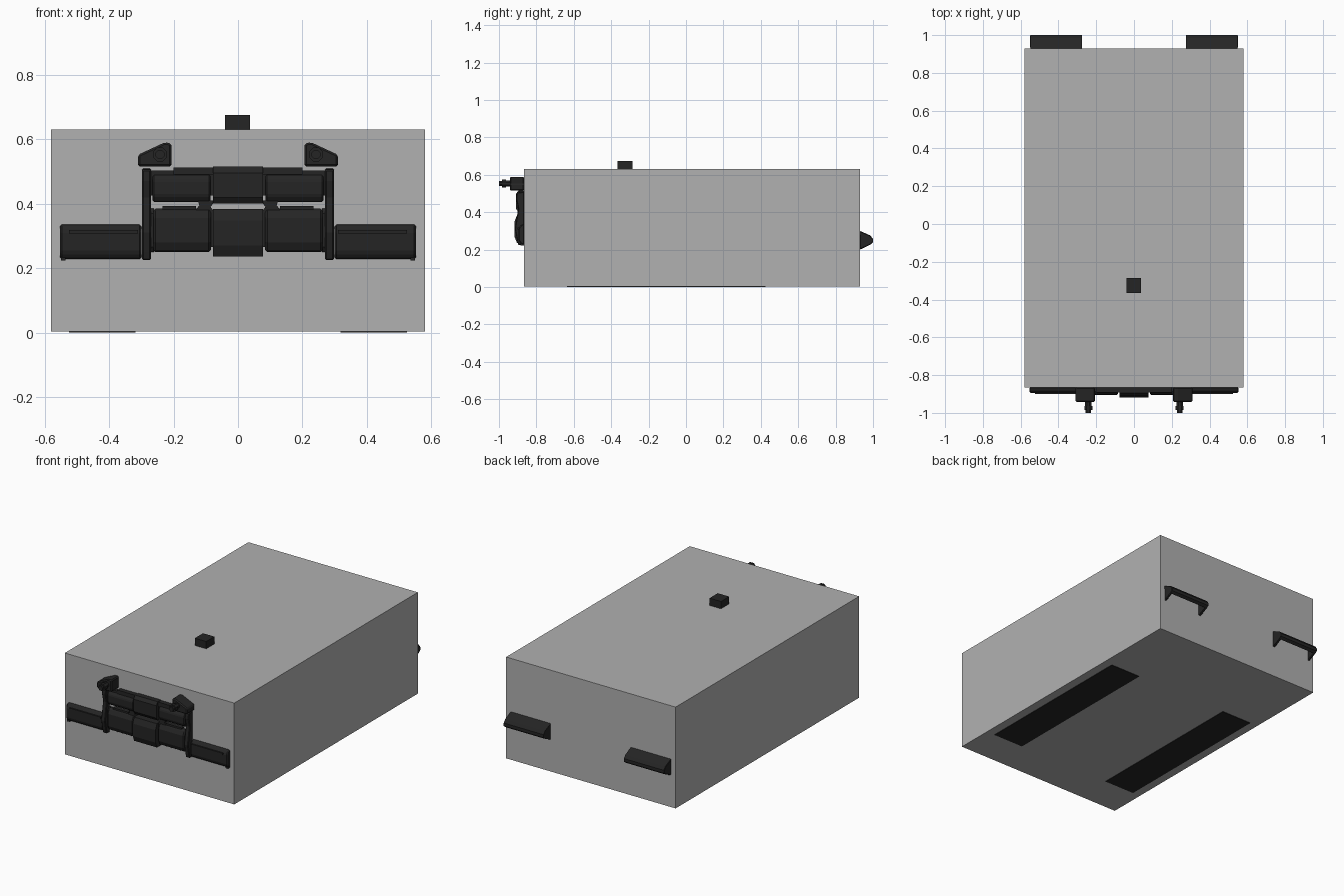
import bpy, bmesh, math
from mathutils import Vector

cube = bpy.data.objects.get("Cube")
if cube:
    bpy.data.objects.remove(cube, do_unlink=True)


def material(name, value):
    m = bpy.data.materials.new(name)
    m.use_nodes = True
    colour = (value, value, value, 1)
    m.diffuse_color = colour
    m.node_tree.nodes["Principled BSDF"].inputs["Base Color"].default_value = colour
    return m


GREY = material("body grey", 0.44)
BLACK = material("trim black", 0.018)


def finish(name, bm, mat, mirror=False, bevel=0):
    bmesh.ops.recalc_face_normals(bm, faces=bm.faces)
    mesh = bpy.data.meshes.new(name)
    bm.to_mesh(mesh)
    bm.free()
    mesh.materials.append(mat)
    ob = bpy.data.objects.new(name, mesh)
    bpy.context.collection.objects.link(ob)
    if bevel:
        b = ob.modifiers.new("bevel", "BEVEL")
        b.width = bevel
        b.segments = 1
    if mirror:
        ob.modifiers.new("mirror", "MIRROR")
    return ob


def prism(name, points, axis, lo, hi, mat=BLACK, **kw):
    """Extrude a profile along x (points are y, z) or y (points are x, z)."""
    bm = bmesh.new()
    place = (lambda p, d: (d, p[0], p[1])) if axis == "x" else (lambda p, d: (p[0], d, p[1]))
    face = bm.faces.new([bm.verts.new(place(p, lo)) for p in points])
    ext = bmesh.ops.extrude_face_region(bm, geom=[face])
    move = Vector(place((0, 0), hi - lo))
    bmesh.ops.translate(bm, vec=move, verts=[v for v in ext["geom"] if isinstance(v, bmesh.types.BMVert)])
    return finish(name, bm, mat, **kw)


def box(name, x, y, z, mat=BLACK, **kw):
    corners = [(y[0], z[0]), (y[1], z[0]), (y[1], z[1]), (y[0], z[1])]
    return prism(name, corners, "x", x[0], x[1], mat, **kw)


def bar(name, x, z, front, slope=0.02, **kw):
    """Bar on the front panel with chamfered upper and lower front edges."""
    back, shoulder = FRONT + 0.002, front + 0.014
    pts = [(back, z[0]), (shoulder, z[0]), (front, z[0] + slope),
           (front, z[1] - slope), (shoulder, z[1]), (back, z[1])]
    return prism(name, pts, "x", x[0], x[1], **kw)


def rod(name, x, z, radius, y0, y1):
    pts = [(x + radius * math.cos(i * math.pi / 4 + math.pi / 8),
            z + radius * math.sin(i * math.pi / 4 + math.pi / 8)) for i in range(8)]
    return prism(name, pts, "y", y0, y1, mirror=True)


# Body, roof block and underside strips
FRONT, BACK = -0.865, 0.93
box("body", (-0.58, 0.58), (FRONT, BACK), (0.003, 0.63), GREY)
box("roof_block", (-0.04, 0.038), (-0.365, -0.285), (0.63, 0.675))
box("underside_strip", (0.318, 0.525), (-0.635, 0.425), (0, 0.006), mirror=True)

# Bumper wings with a raised lip along the top
bar("bumper_wing", (0.30, 0.553), (0.228, 0.335), -0.895, mirror=True, bevel=0.006)
box("wing_lip", (0.31, 0.525), (-0.901, -0.89), (0.308, 0.318), mirror=True)
box("wing_tip", (0.535, 0.55), (-0.885, FRONT), (0.223, 0.24), mirror=True)

# Bent uprights of the guard
upright = [(FRONT, 0.225), (-0.897, 0.225), (-0.903, 0.25), (-0.915, 0.31),
           (-0.897, 0.42), (-0.908, 0.47), (-0.905, 0.505), (FRONT, 0.51)]
prism("guard_upright", upright, "x", 0.27, 0.298, mirror=True, bevel=0.004)
bar("upright_foot", (0.26, 0.275), (0.25, 0.385), -0.89, mirror=True)

# Upper guard bar
bar("upper_bar", (0.085, 0.265), (0.405, 0.492), -0.902, mirror=True, bevel=0.005)
bar("upper_bar_centre", (-0.078, 0.078), (0.4, 0.516), -0.91)
box("upper_bar_rail", (-0.2, 0.2), (-0.893, FRONT), (0.49, 0.513))
box("upper_bar_core", (-0.275, 0.275), (-0.888, FRONT), (0.425, 0.503))

# Lower guard bar
bar("lower_bar", (0.084, 0.263), (0.25, 0.385), -0.905, 0.03, mirror=True, bevel=0.007)
bar("lower_bar_centre", (-0.078, 0.078), (0.236, 0.383), -0.918, 0.035)
box("lower_bar_core", (-0.275, 0.275), (-0.89, FRONT), (0.265, 0.37))

# Links joining the two bars
link = [(0.07, 0.37), (0.14, 0.37), (0.12, 0.395), (0.125, 0.41), (0.07, 0.41), (0.085, 0.39)]
prism("bar_link", link, "y", -0.89, FRONT, mirror=True)
box("lower_bar_cap", (0.13, 0.235), (-0.888, FRONT), (0.38, 0.393), mirror=True)

# Tow hook brackets with studs
bracket = [(0.207, 0.515), (0.31, 0.515), (0.31, 0.552), (0.228, 0.59), (0.207, 0.588)]
prism("hook_bracket", bracket, "y", -0.942, FRONT, mirror=True, bevel=0.006)
rod("hook_stud", 0.242, 0.553, 0.018, -0.975, -0.94)
rod("hook_stud_head", 0.242, 0.553, 0.023, -0.985, -0.963)
rod("hook_stud_tip", 0.242, 0.553, 0.015, -1.0, -0.985)

# Hollow rear bumper corners: bent shell closed by end plates
shell = [(BACK, 0.30), (0.985, 0.276), (1.0, 0.257), (1.0, 0.238), (0.985, 0.226),
         (0.975, 0.235), (0.98, 0.255), (0.97, 0.265), (BACK, 0.28)]
prism("rear_bumper_shell", shell, "x", 0.277, 0.548, mirror=True)
plate = shell[:5] + [(BACK, 0.2)]
prism("rear_bumper_inner_end", plate, "x", 0.275, 0.289, mirror=True)
prism("rear_bumper_outer_end", plate, "x", 0.536, 0.55, mirror=True, bevel=0.004)
